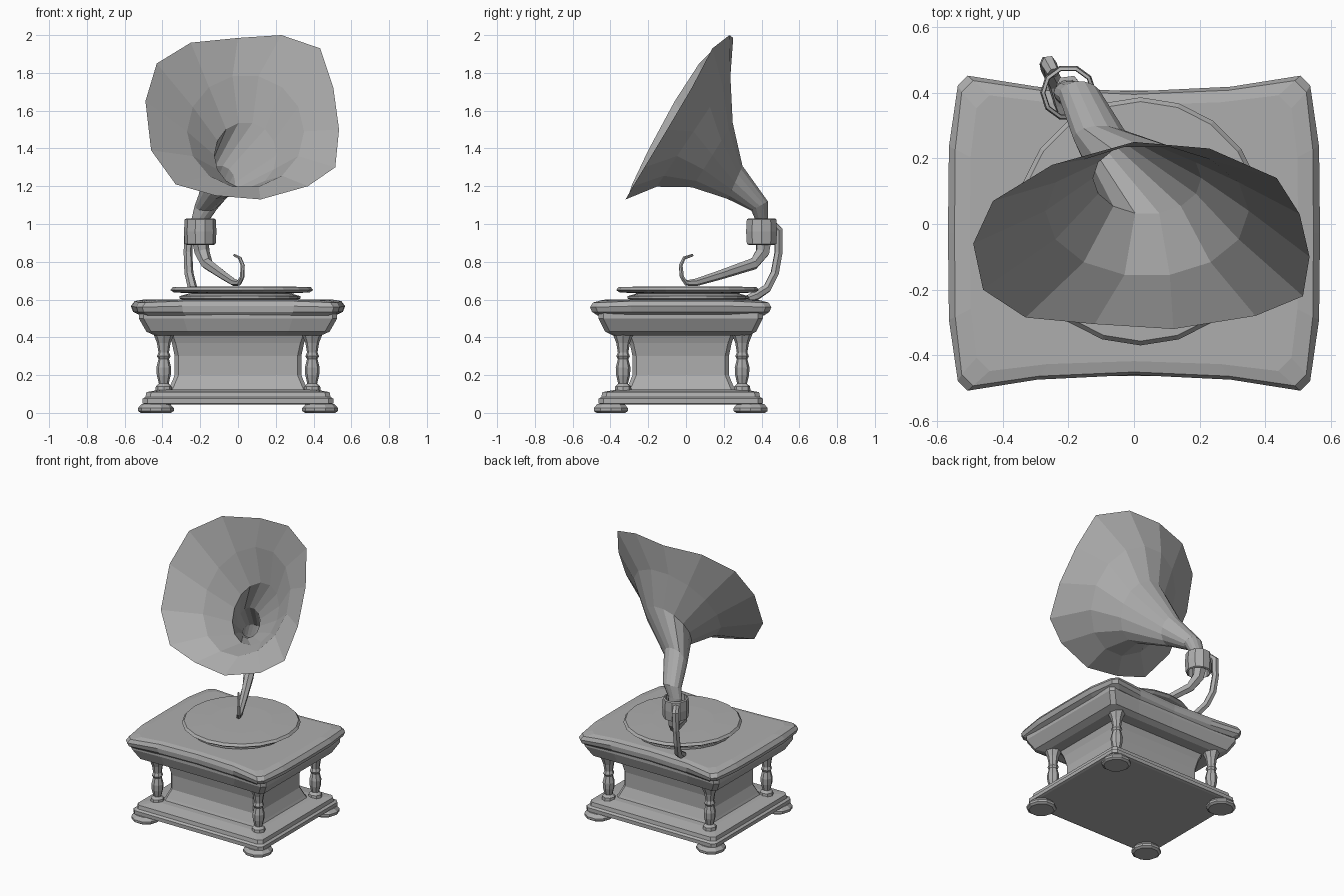
import bpy, math
from mathutils import Vector

mat = bpy.data.materials.new("warm_grey")
mat.diffuse_color = (0.42, 0.42, 0.42, 1)
CY = -0.028  # depth centre of the cabinet


def loft(name, rings, caps=(True, True)):
    """Skin a list of equal-length point rings."""
    n = len(rings[0])
    verts = [tuple(p) for r in rings for p in r]
    faces = [(i * n + k, i * n + (k + 1) % n, (i + 1) * n + (k + 1) % n, (i + 1) * n + k)
             for i in range(len(rings) - 1) for k in range(n)]
    if caps[0]:
        faces.append(tuple(reversed(range(n))))
    if caps[1]:
        faces.append(tuple(range((len(rings) - 1) * n, len(rings) * n)))
    me = bpy.data.meshes.new(name)
    me.from_pydata(verts, [], faces)
    me.materials.append(mat)
    ob = bpy.data.objects.new(name, me)
    bpy.context.collection.objects.link(ob)
    return ob


def box_ring(z, hx, hy, cut=0.025, bow=0.0, bulge=0.0, droop=0.0):
    """Rectangle with cut corners, bowed-in front/back and bulged sides."""
    q = [(hx + bulge, 0, 0), (hx + bulge * 0.9, hy * 0.55, 0), (hx, hy - cut, droop),
         (hx - cut, hy, droop), (hx * 0.55, hy - bow * 0.7, 0), (0, hy - bow, 0)]
    pts = q + [(-x, y, d) for x, y, d in reversed(q[:-1])]
    pts += [(x, -y, d) for x, y, d in reversed(pts[1:-1])]
    return [(x, y + CY, z - d) for x, y, d in pts]


def disc(name, x, y, profile, n=12, caps=(True, True)):
    """Turned part from (radius, height) pairs."""
    return loft(name, [[(x + r * math.cos(math.tau * k / n), y + r * math.sin(math.tau * k / n), z)
                        for k in range(n)] for r, z in profile], caps)


def tube(name, path, n=6):
    """Tapered tube along (x, y, z, radius) points."""
    pts = [Vector(p[:3]) for p in path]
    rings = []
    for i, p in enumerate(pts):
        t = (pts[min(i + 1, len(pts) - 1)] - pts[max(i - 1, 0)]).normalized()
        u = t.cross(Vector((0.6, -0.8, 0)).cross(Vector((0, 0, 1)))).normalized()
        v = t.cross(u)
        r = path[i][3]
        rings.append([p + r * (math.cos(math.tau * k / n) * u + math.sin(math.tau * k / n) * v)
                      for k in range(n)])
    return loft(name, rings)


# Cabinet: plinth, waisted body, cornice and flared lid
loft("plinth", [box_ring(0.045, 0.49, 0.42), box_ring(0.05, 0.505, 0.435), box_ring(0.075, 0.505, 0.435),
                box_ring(0.085, 0.49, 0.42), box_ring(0.11, 0.485, 0.415), box_ring(0.125, 0.40, 0.33)])
loft("body", [box_ring(0.11, 0.375, 0.295, 0.02), box_ring(0.14, 0.36, 0.28, 0.02),
              box_ring(0.20, 0.335, 0.255, 0.02), box_ring(0.30, 0.335, 0.255, 0.02),
              box_ring(0.37, 0.35, 0.27, 0.02), box_ring(0.425, 0.37, 0.29, 0.02)])
loft("cornice", [box_ring(0.41, 0.44, 0.36), box_ring(0.43, 0.485, 0.40, 0.025, 0.005),
                 box_ring(0.50, 0.525, 0.435, 0.025, 0.015), box_ring(0.53, 0.525, 0.435, 0.025, 0.015)])
loft("lid", [box_ring(0.515, 0.505, 0.44, 0.035, 0.025, 0.01),
             box_ring(0.535, 0.53, 0.47, 0.03, 0.04, 0.025),
             box_ring(0.565, 0.537, 0.48, 0.03, 0.048, 0.03, 0.005),
             box_ring(0.592, 0.525, 0.465, 0.035, 0.042, 0.022, 0.008),
             box_ring(0.60, 0.48, 0.42, 0.04, 0.03, 0.02, 0.004)])

# Corner feet and turned columns
for sx in (-1, 1):
    for sy in (-1, 1):
        disc("foot", sx * 0.435, CY + sy * 0.37,
             [(0.08, 0), (0.095, 0.01), (0.095, 0.025), (0.075, 0.048)], 10)
        disc("column", sx * 0.393, CY + 0.01 + sy * 0.315,
             [(0.045, 0.115), (0.042, 0.14), (0.026, 0.155), (0.037, 0.20), (0.039, 0.24), (0.028, 0.285),
              (0.036, 0.30), (0.028, 0.32), (0.036, 0.37), (0.056, 0.42)], 8)

# Turntable and record
disc("turntable", 0.01, 0.01, [(0.29, 0.595), (0.32, 0.605), (0.32, 0.618), (0.26, 0.635)], 20)
disc("record", 0.02, 0.008, [(0.25, 0.632), (0.36, 0.638), (0.378, 0.65), (0.365, 0.666), (0.2, 0.67)], 20)

# Open horn socket, support bracket and tone arm
disc("socket", -0.2, 0.40, [(0.072, 0.89), (0.082, 0.895), (0.086, 0.96), (0.082, 1.025), (0.072, 1.03),
                            (0.07, 0.96), (0.072, 0.89)], 10, (False, False))
tube("bracket", [(-0.245, 0.46, 1.0, 0.02), (-0.26, 0.49, 0.97, 0.024), (-0.265, 0.49, 0.85, 0.023),
                 (-0.26, 0.47, 0.74, 0.024), (-0.24, 0.43, 0.66, 0.025), (-0.22, 0.37, 0.62, 0.026),
                 (-0.21, 0.33, 0.605, 0.02)])
tube("tone_arm", [(-0.2, 0.41, 0.92, 0.045), (-0.19, 0.405, 0.85, 0.04), (-0.165, 0.36, 0.79, 0.032),
                  (-0.08, 0.18, 0.73, 0.025), (-0.02, 0.05, 0.69, 0.02), (0.005, 0.0, 0.688, 0.015),
                  (0.022, -0.022, 0.72, 0.012), (0.025, -0.028, 0.78, 0.011), (0.01, -0.01, 0.82, 0.009),
                  (-0.02, 0.035, 0.835, 0.007)])

# Flared horn: elliptical rings (centre, half sizes) opening to an uneven mouth
N = 14
sections = [(-0.2, 0.40, 0.93, 0.045, 0.04, 0.0), (-0.195, 0.40, 1.03, 0.05, 0.035, 0.005),
            (-0.165, 0.39, 1.095, 0.065, 0.045, 0.025), (-0.1, 0.26, 1.22, 0.085, 0.04, 0.09),
            (0.04, 0.14, 1.365, 0.165, 0.11, 0.175), (0.04, 0.04, 1.49, 0.31, 0.20, 0.30)]
rings = [[(x + a * math.cos(t), y + b * math.sin(t), z + c * math.sin(t))
          for t in (math.tau * k / N for k in range(N))] for x, y, z, a, b, c in sections]
rings.append([(.535, -.1, 1.5), (.505, .03, 1.72), (.435, .14, 1.93), (.23, .23, 2.0), (0, .25, 1.985),
              (-.25, .18, 1.96), (-.43, .07, 1.85), (-.49, -.06, 1.65), (-.46, -.2, 1.39),
              (-.33, -.285, 1.21), (-.12, -.305, 1.15), (.12, -.32, 1.13), (.37, -.28, 1.2),
              (.515, -.22, 1.3)])
loft("horn", rings, (True, False))
